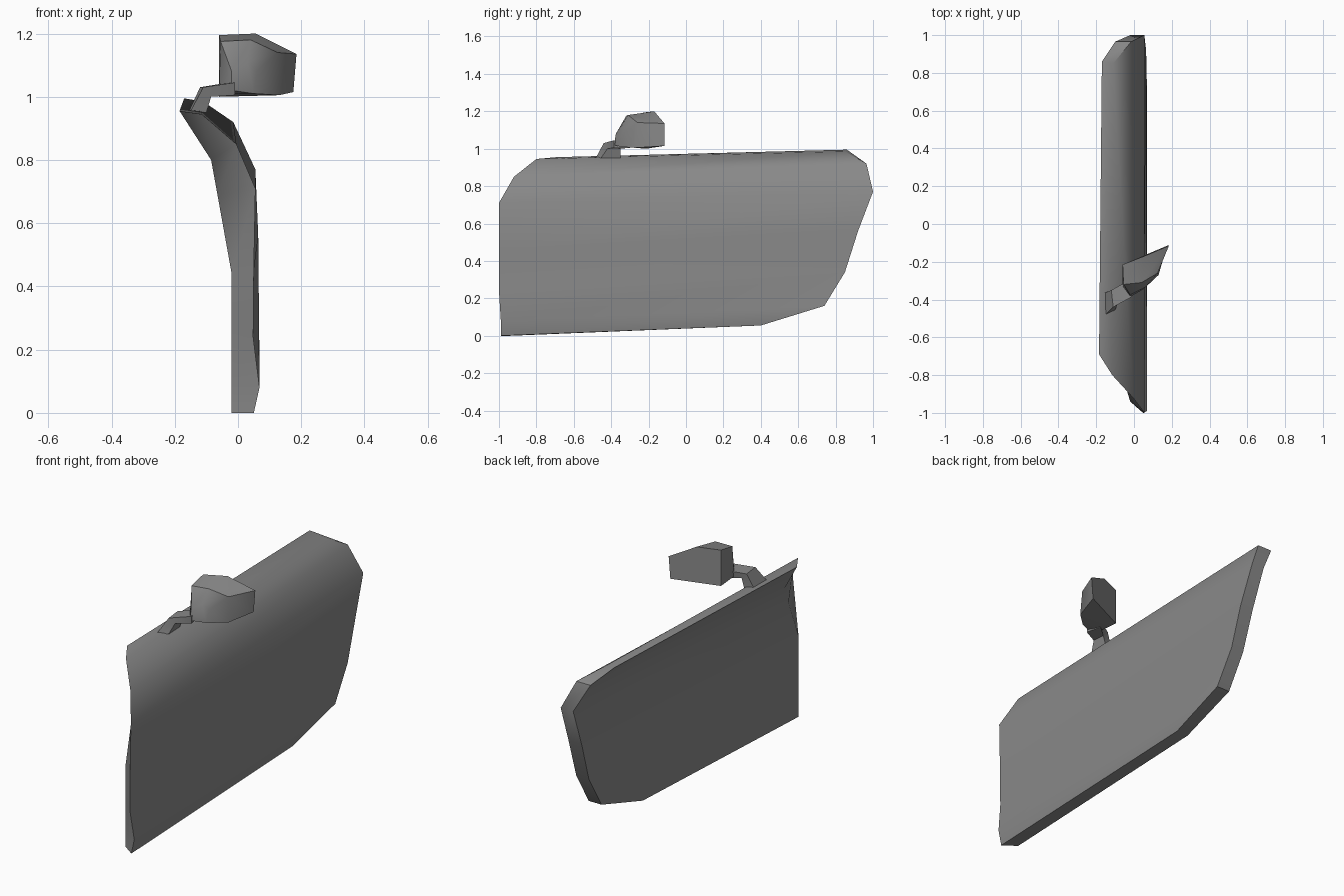
import bpy
import bmesh
import math
from mathutils import Vector

old = bpy.data.objects.get("Cube")
if old:
    bpy.data.objects.remove(old, do_unlink=True)


def make_material(name, rgb):
    mat = bpy.data.materials.new(name)
    mat.use_nodes = True
    colour = (*rgb, 1.0)
    mat.diffuse_color = colour
    mat.node_tree.nodes["Principled BSDF"].inputs["Base Color"].default_value = colour
    return mat


def loft(name, rings, material, smooth_angle):
    """Join closed cross-sections in order and cap both ends."""
    bm = bmesh.new()
    loops = [[bm.verts.new(Vector(p)) for p in ring] for ring in rings]
    count = len(loops[0])
    for first, second in zip(loops, loops[1:]):
        for i in range(count):
            j = (i + 1) % count
            bm.faces.new((first[i], first[j], second[j], second[i]))
    bm.faces.new(loops[0])
    bm.faces.new(loops[-1])
    bmesh.ops.recalc_face_normals(bm, faces=bm.faces[:])
    mesh = bpy.data.meshes.new(name)
    bm.to_mesh(mesh)
    bm.free()
    mesh.materials.append(material)
    obj = bpy.data.objects.new(name, mesh)
    bpy.context.scene.collection.objects.link(obj)
    bpy.ops.object.select_all(action="DESELECT")
    bpy.context.view_layer.objects.active = obj
    obj.select_set(True)
    bpy.ops.object.shade_smooth_by_angle(angle=math.radians(smooth_angle))
    return obj


grey = make_material("plain grey", (0.25, 0.25, 0.25))

# Door panel: each level is outer front, outer rear, inner rear, inner front
door_levels = [
    [(.05, -.99, 0), (.05, .4, .055), (-.02, .4, .055), (-.02, -.94, 0)],
    [(.068, -.99, .08), (.068, .74, .16), (-.01, .74, .16), (-.02, -.94, .1)],
    [(.048, -1, .24), (.066, .85, .34), (-.01, .85, .34), (-.02, -.94, .26)],
    [(.05, -1, .45), (.064, .92, .56), (-.015, .92, .56), (-.02, -.94, .44)],
    [(.055, -1, .71), (.055, 1, .77), (-.02, 1, .77), (-.065, -.79, .69)],
    [(-.005, -.92, .85), (-.015, .965, .92), (-.1, .965, .92), (-.085, -.73, .8)],
    [(-.115, -.8, .945), (-.11, .85, .985), (-.17, .86, .995), (-.185, -.69, .955)],
]
loft("door_panel", door_levels, grey, 35)

# Mirror housing: from the flat glass side to the rounded nose
mirror_rings = [
    [(-.06, -.215, 1), (.175, -.115, 1.015), (.185, -.115, 1.135),
     (.055, -.17, 1.2), (-.06, -.215, 1.195)],
    [(-.06, -.33, 1.01), (.13, -.27, 1.005), (.125, -.26, 1.14),
     (.04, -.31, 1.18), (-.055, -.32, 1.175)],
    [(-.02, -.385, 1.02), (.05, -.345, 1.01), (.06, -.335, 1.08),
     (.03, -.35, 1.11), (-.02, -.375, 1.08)],
]
loft("mirror_housing", mirror_rings, grey, 45)

# Bent mirror arm: base, elbow, housing end
arm_rings = [
    [(-.155, -.365, .955), (-.15, -.48, .955), (-.1, -.455, .95), (-.105, -.35, .95)],
    [(-.12, -.35, 1.03), (-.11, -.44, 1.03), (-.085, -.42, 1), (-.09, -.35, 1)],
    [(-.03, -.3, 1.045), (-.01, -.385, 1.045), (-.01, -.385, 1.005), (-.03, -.3, 1.005)],
]
loft("mirror_arm", arm_rings, grey, 25)
